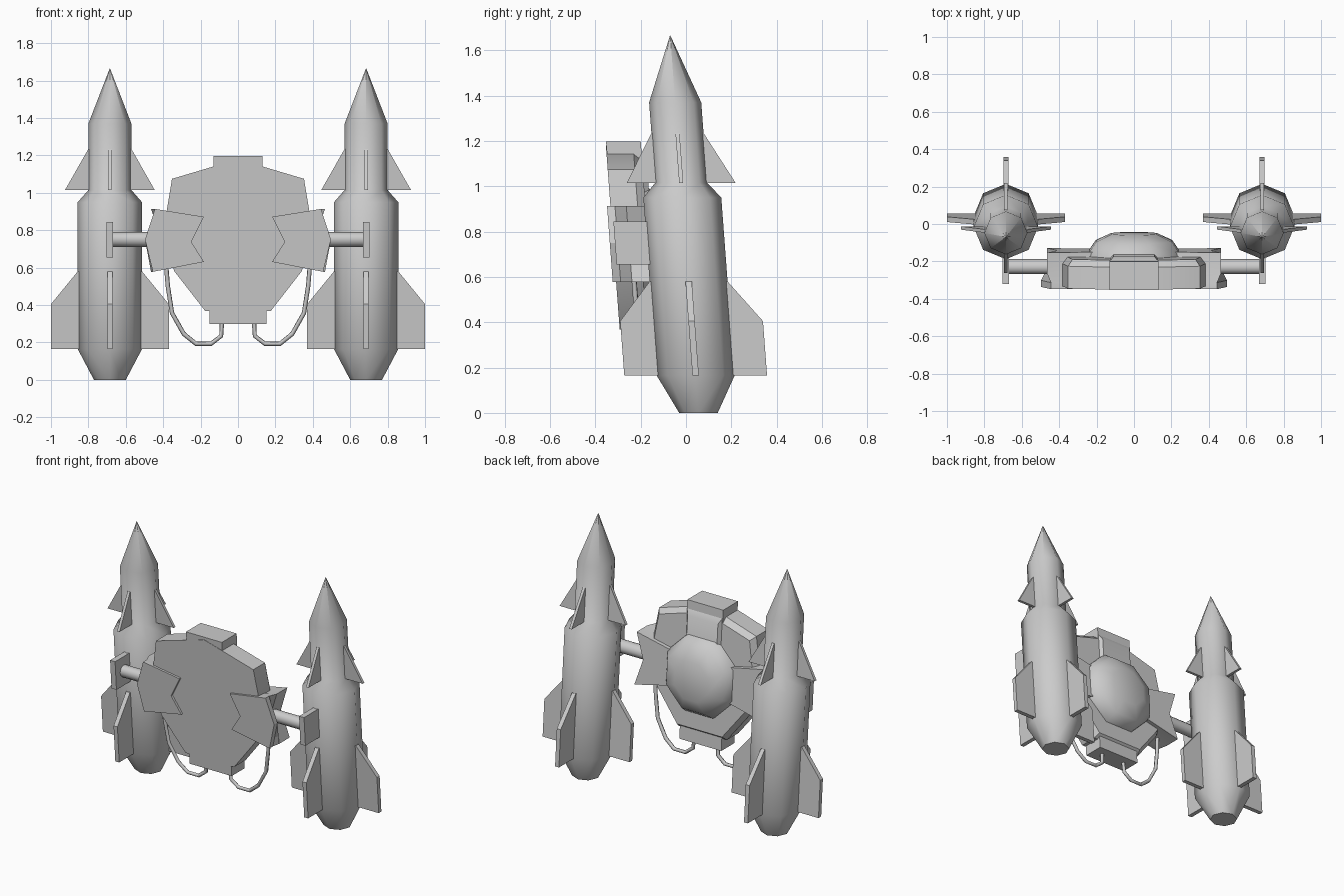
import bpy, bmesh, math
from mathutils import Vector

if "Cube" in bpy.data.objects:
    bpy.data.objects.remove(bpy.data.objects["Cube"])

CX = 0.685  # rocket axis offset


def lean(p):
    # whole pack leans forward with height
    x, y, z = p
    return Vector((x, y + 0.055 - 0.075 * z, z))


def loft(name, rings, mirror=False, smooth=35):
    # skin closed rings of equal length and cap both ends
    bm = bmesh.new()
    vs = [[bm.verts.new(lean(p)) for p in r] for r in rings]
    n = len(rings[0])
    for a, b in zip(vs, vs[1:]):
        for i in range(n):
            j = (i + 1) % n
            bm.faces.new((a[i], a[j], b[j], b[i]))
    bm.faces.new(vs[0])
    bm.faces.new(vs[-1])
    bmesh.ops.remove_doubles(bm, verts=bm.verts, dist=1e-5)
    bmesh.ops.recalc_face_normals(bm, faces=bm.faces)
    me = bpy.data.meshes.new(name)
    bm.to_mesh(me)
    bm.free()
    ob = bpy.data.objects.new(name, me)
    bpy.context.collection.objects.link(ob)
    finish(ob, mirror, smooth)
    return ob


def finish(ob, mirror, smooth):
    bpy.ops.object.select_all(action='DESELECT')
    bpy.context.view_layer.objects.active = ob
    ob.select_set(True)
    if smooth and ob.type == 'MESH':
        bpy.ops.object.shade_smooth_by_angle(angle=math.radians(smooth))
    if mirror:
        ob.modifiers.new("Mirror", 'MIRROR')


def slab(outline, y):
    return [(x, y, z) for x, z in outline]


def box(name, x, y, z, mirror=False):
    sq = [(x[0], z[0]), (x[1], z[0]), (x[1], z[1]), (x[0], z[1])]
    return loft(name, [slab(sq, y[0]), slab(sq, y[1])], mirror, 0)


def circle(n, r, off=0.0):
    return [(r * math.cos(2 * math.pi * (i + off) / n),
             r * math.sin(2 * math.pi * (i + off) / n)) for i in range(n)]


# rocket bodies
profile = [(0.085, 0), (0.172, 0.165), (0.172, 0.95), (0.115, 1.015),
           (0.115, 1.37), (0.001, 1.665)]
loft("rocket_body", [[(CX + a, b, z) for a, b in circle(8, r)]
                     for r, z in profile], True, 50)

# four lower and four upper fins around each rocket
low = [(0.10, 0.165), (0.315, 0.165), (0.315, 0.405), (0.172, 0.58), (0.10, 0.58)]
high = [(0.06, 1.015), (0.24, 1.015), (0.115, 1.235), (0.06, 1.235)]
for label, shape, t in (("lower_fin", low, 0.014), ("upper_fin", high, 0.009)):
    for k in range(4):
        c, s = [(1, 0), (0, 1), (-1, 0), (0, -1)][k]
        loft(f"{label}_{k + 1}",
             [[(CX + r * c - d * s, r * s + d * c, z) for r, z in shape]
              for d in (-t, t)], True, 0)

# arms and mounting plates
loft("arm", [[(x, -0.227 + a, 0.75 + b) for a, b in circle(12, 0.04)]
             for x in (0.40, 0.68)], True, 40)
box("mount_plate", (CX - 0.018, CX + 0.018), (-0.312, -0.14), (0.655, 0.845), True)

# central hub
half = [(0.176, 0.369), (0.34, 0.58), (0.40, 0.75), (0.385, 0.88), (0.353, 1.075)]
hub = half + [(0, 1.18)] + [(-x, z) for x, z in reversed(half)]


def scaled(k):
    return [(x * k, 0.77 + (z - 0.77) * k) for x, z in hub]


loft("hub", [slab(scaled(1.0), -0.32), slab(scaled(1.0), -0.20),
             slab(scaled(0.93), -0.165)])
box("top_strap", (-0.13, 0.13), (-0.318, -0.165), (0.85, 1.197))
loft("back_strap", [slab([(-0.13, 0.8), (0.13, 0.8), (0.13, 1.15), (-0.13, 1.15)], -0.17),
                    slab([(-0.11, 0.8), (0.11, 0.8), (0.11, 1.11), (-0.11, 1.11)], -0.145)])
box("bottom_outlet", (-0.152, 0.152), (-0.315, -0.18), (0.30, 0.40))

# side pads gripping the hub
front = [(0.182, 0.872), (0.444, 0.914), (0.497, 0.75), (0.455, 0.578),
         (0.182, 0.631), (0.25, 0.738)]
back = [(0.20, 0.86), (0.465, 0.914), (0.41, 0.75), (0.465, 0.578),
        (0.20, 0.64), (0.21, 0.75)]
loft("side_pad", [slab(front, -0.335), slab(front, -0.30), slab(back, -0.25),
                  slab(back, -0.14)], True, 30)

# back dome
loft("back_dome", [slab([(a, 0.75 + b) for a, b in circle(8, r, 0.5)], y)
                   for r, y in ((0.27, -0.185), (0.265, -0.15), (0.22, -0.09),
                                (0.13, -0.05))], False, 50)

# hoses
path = [(0.385, 0.62), (0.375, 0.5), (0.353, 0.358), (0.29, 0.246),
        (0.225, 0.193), (0.144, 0.193), (0.09, 0.235), (0.085, 0.32)]
cu = bpy.data.curves.new("hose", 'CURVE')
cu.dimensions = '3D'
cu.bevel_depth = 0.012
cu.bevel_resolution = 1
sp = cu.splines.new('POLY')
sp.points.add(len(path) - 1)
for p, (x, z) in zip(sp.points, path):
    p.co = (*lean((x, -0.24, z)), 1)
hose = bpy.data.objects.new("hose", cu)
bpy.context.collection.objects.link(hose)
finish(hose, True, 0)
